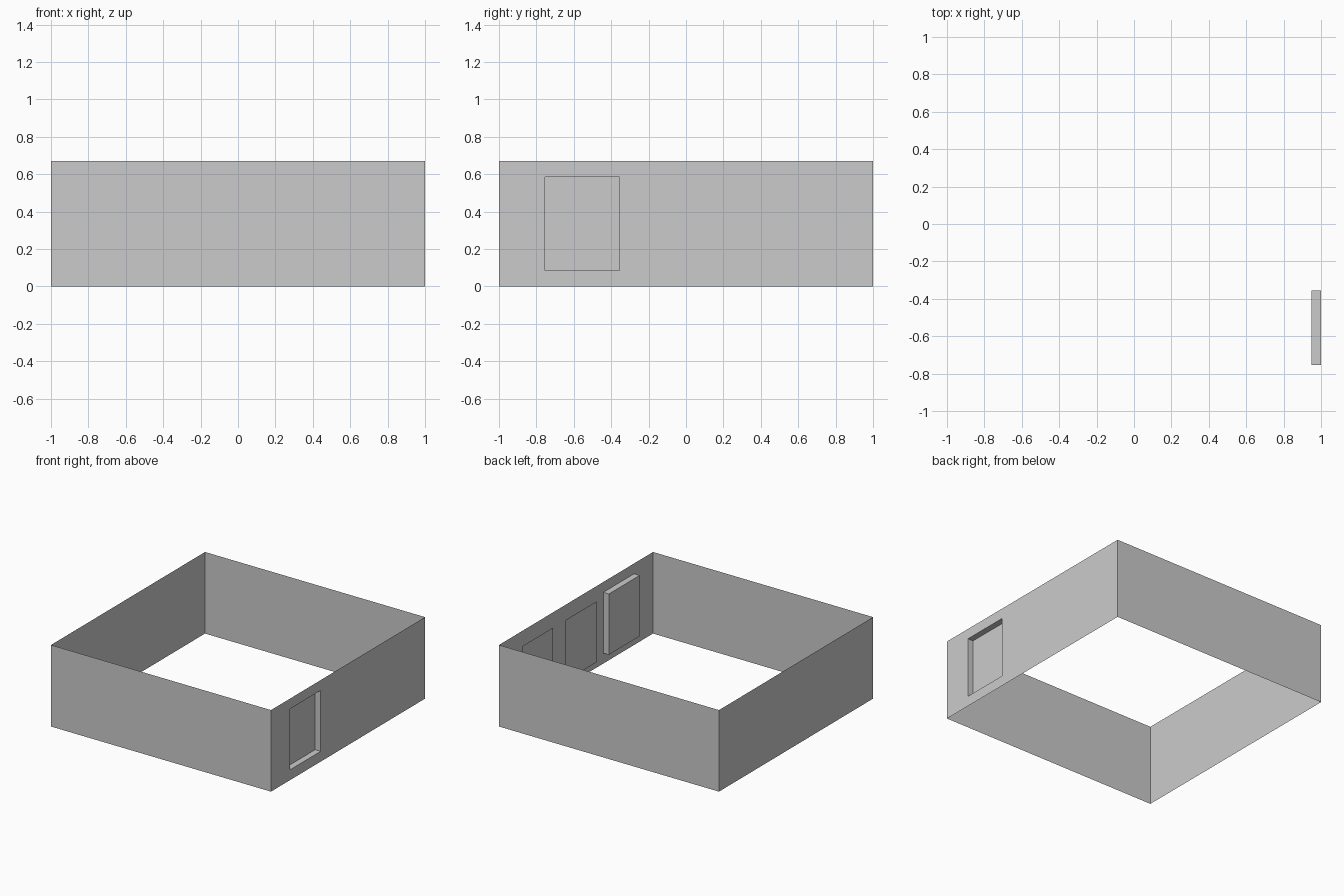
import bpy

if "Cube" in bpy.data.objects:
    bpy.data.objects.remove(bpy.data.objects["Cube"])

H = 0.67                      # wall height
Z0, Z1 = 0.085, 0.585         # window sill and head
HALF_W = 0.2                  # half window width
INNER = 0.95                  # x of the window panes
CENTRES = (-0.555, 0.006, 0.567)


def add_mesh(name, verts, faces):
    mesh = bpy.data.meshes.new(name)
    mesh.from_pydata(verts, [], faces)
    obj = bpy.data.objects.new(name, mesh)
    bpy.context.collection.objects.link(obj)
    return obj


def rect_x(x, y0, y1, z0, z1):
    """Rectangle facing +x, counter-clockwise."""
    return [(x, y0, z0), (x, y1, z0), (x, y1, z1), (x, y0, z1)]


def ring_faces():
    """Quads joining an outer loop (0-3) to an inner loop (4-7)."""
    return [(i, (i + 1) % 4, (i + 1) % 4 + 4, i + 4) for i in range(4)]


# Plain single-sheet walls
for name, (ax, ay), (bx, by) in (
    ("front_wall", (-1, -1), (1, -1)),
    ("back_wall", (1, 1), (-1, 1)),
    ("left_wall", (-1, 1), (-1, -1)),
):
    add_mesh(name, [(ax, ay, 0), (bx, by, 0), (bx, by, H), (ax, ay, H)], [(0, 1, 2, 3)])

# Right wall with the opening for the first window
y0, y1 = CENTRES[0] - HALF_W, CENTRES[0] + HALF_W
opening = rect_x(1, y0, y1, Z0, Z1)
add_mesh("right_wall", rect_x(1, -1, 1, 0, H) + opening, ring_faces())

# Reveal around the opening, running inwards to the pane
add_mesh("window_reveal", opening + rect_x(INNER, y0, y1, Z0, Z1), ring_faces())

# Three window panes behind the right wall
for i, c in enumerate(CENTRES):
    add_mesh(f"window_pane_{i + 1}", rect_x(INNER, c - HALF_W, c + HALF_W, Z0, Z1), [(0, 1, 2, 3)])
